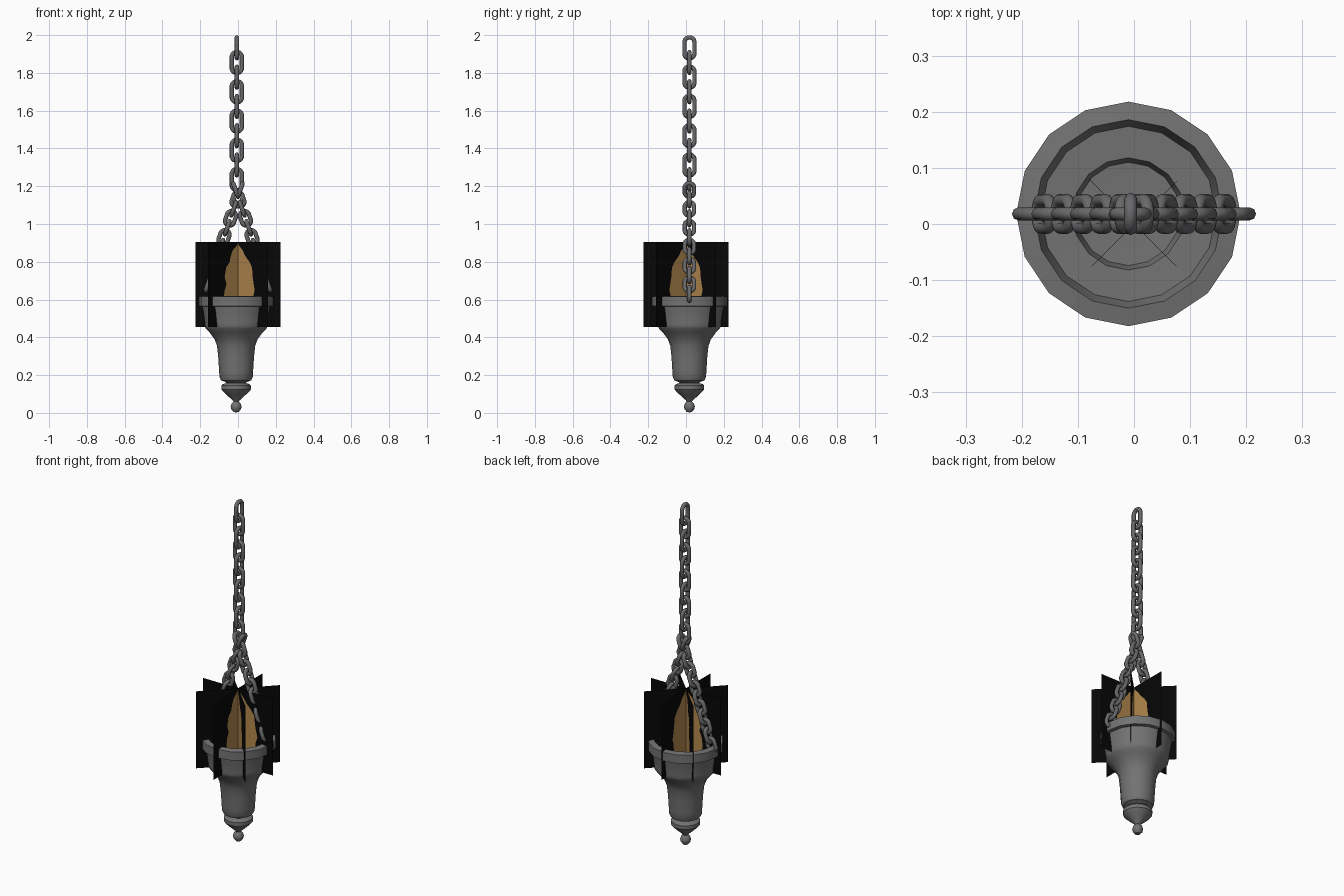
import bpy, bmesh, math
from mathutils import Vector, Matrix

if "Cube" in bpy.data.objects:
    bpy.data.objects.remove(bpy.data.objects["Cube"])

CX, CY = -0.01, 0.018          # axis of the turned bowl


def material(name, rgb):
    m = bpy.data.materials.new(name)
    m.diffuse_color = (*rgb, 1)
    m.use_nodes = True
    m.node_tree.nodes["Principled BSDF"].inputs["Base Color"].default_value = m.diffuse_color
    return m


IRON = material("iron_grey", (0.17, 0.17, 0.17))
CHAIN = material("chain_grey", (0.14, 0.14, 0.145))
BLACK = material("card_black", (0.002, 0.002, 0.002))
FLAME = material("flame_orange", (0.45, 0.25, 0.075))


def finish(name, bm, mats, smooth=None):
    me = bpy.data.meshes.new(name)
    bm.to_mesh(me)
    bm.free()
    ob = bpy.data.objects.new(name, me)
    bpy.context.collection.objects.link(ob)
    for m in mats:
        me.materials.append(m)
    if smooth:
        bpy.ops.object.select_all(action='DESELECT')
        ob.select_set(True)
        bpy.context.view_layer.objects.active = ob
        bpy.ops.object.shade_smooth_by_angle(angle=math.radians(smooth))
    return ob


def lathe(name, profile, sides=16):
    bm = bmesh.new()
    vs = [bm.verts.new((r, 0, z)) for r, z in profile]
    es = [bm.edges.new(p) for p in zip(vs, vs[1:])]
    bmesh.ops.spin(bm, geom=vs + es, cent=(0, 0, 0), axis=(0, 0, 1),
                   angle=math.tau, steps=sides, use_duplicate=False)
    bmesh.ops.remove_doubles(bm, verts=bm.verts, dist=1e-5)
    bmesh.ops.recalc_face_normals(bm, faces=bm.faces)
    bmesh.ops.translate(bm, verts=bm.verts, vec=(CX, CY, 0))
    return finish(name, bm, [IRON], 35)


# Turned bowl with finial, collar, bell-shaped body and stepped rim
lathe("torch_bowl", [
    (0, 0.002), (0.015, 0.006), (0.026, 0.02), (0.029, 0.034), (0.024, 0.05),
    (0.014, 0.06), (0.018, 0.066), (0.05, 0.095), (0.072, 0.116),
    (0.078, 0.124), (0.078, 0.145), (0.07, 0.153), (0.05, 0.158),
    (0.06, 0.165), (0.08, 0.172), (0.088, 0.19), (0.09, 0.22), (0.095, 0.3),
    (0.101, 0.355), (0.114, 0.39), (0.14, 0.425), (0.16, 0.445),
    (0.168, 0.46), (0.168, 0.475), (0.176, 0.53), (0.182, 0.562),
    (0.2, 0.565), (0.2, 0.615), (0.168, 0.62), (0.156, 0.58),
    (0.1, 0.578), (0.092, 0.545), (0, 0.54)])


def chain_link(bm, centre, axis, wide, length, width=0.077, wire=0.0115):
    """Oval ring: long along axis, broad along wide."""
    axis, wide = Vector(axis).normalized(), Vector(wide).normalized()
    side = axis.cross(wide)
    r = width / 2 - wire
    half = length / 2 - wire - r
    steps, ring = 16, 8
    rows = []
    for i in range(steps):
        a = math.tau * (i + 0.5) / steps
        out = wide * math.cos(a) + axis * math.sin(a)
        mid = Vector(centre) + out * r + axis * math.copysign(half, math.sin(a))
        rows.append([bm.verts.new(mid + wire * (out * math.cos(b) + side * math.sin(b)))
                     for b in (math.tau * j / ring for j in range(ring))])
    for i in range(steps):
        p, q = rows[i], rows[(i + 1) % steps]
        for j in range(ring):
            k = (j + 1) % ring
            bm.faces.new((p[j], q[j], q[k], p[k]))


def finish_chain(name, bm):
    bmesh.ops.recalc_face_normals(bm, faces=bm.faces)
    finish(name, bm, [CHAIN], 50)


# Main hanging chain, links turned alternately
bm = bmesh.new()
for i in range(10):
    chain_link(bm, (-0.006, CY, 1.9325 - 0.0775 * i), (0, 0, 1),
               (1, 0, 0) if i % 2 else (0, 1, 0), 0.135)
finish_chain("main_chain", bm)

# Two branch chains running down to the rim
for name, s in (("left_chain", -1), ("right_chain", 1)):
    bm = bmesh.new()
    for i in range(12):
        chain_link(bm, (s * (0.177 - 0.0172 * i), CY, 0.63 + 0.05 * i),
                   (-s * 0.33, 0, 0.944),
                   (0, 1, 0) if i % 2 else (0.944, 0, s * 0.33), 0.1, 0.073)
    finish_chain(name, bm)

# Crossed flame cards: black sheets with an orange flame cut into the middle
SIZE = 0.225
OUTLINE = [  # height, left edge, right edge of the flame
    (0.455, 0.05, 0.05), (0.49, 0.09, 0.085), (0.55, 0.108, 0.11),
    (0.62, 0.105, 0.115), (0.65, 0.1, 0.125), (0.68, 0.086, 0.118),
    (0.72, 0.1, 0.11), (0.77, 0.088, 0.105), (0.8, 0.062, 0.085),
    (0.83, 0.055, 0.055), (0.86, 0.04, 0.035), (0.89, 0.004, 0.004),
    (0.905, 0.001, 0.001)]
for n in range(4):
    bm = bmesh.new()
    rows = [[bm.verts.new((x, 0, z)) for x in (-SIZE, -l, r, SIZE)]
            for z, l, r in OUTLINE]
    for p, q in zip(rows, rows[1:]):
        for c in range(3):
            f = bm.faces.new((p[c], p[c + 1], q[c + 1], q[c]))
            f.material_index = int(c == 1)
    bmesh.ops.rotate(bm, verts=bm.verts, cent=(0, 0, 0),
                     matrix=Matrix.Rotation(math.pi / 4 * (n if n < 3 else -1), 3, 'Z'))
    finish(f"flame_card_{n + 1}", bm, [BLACK, FLAME])
